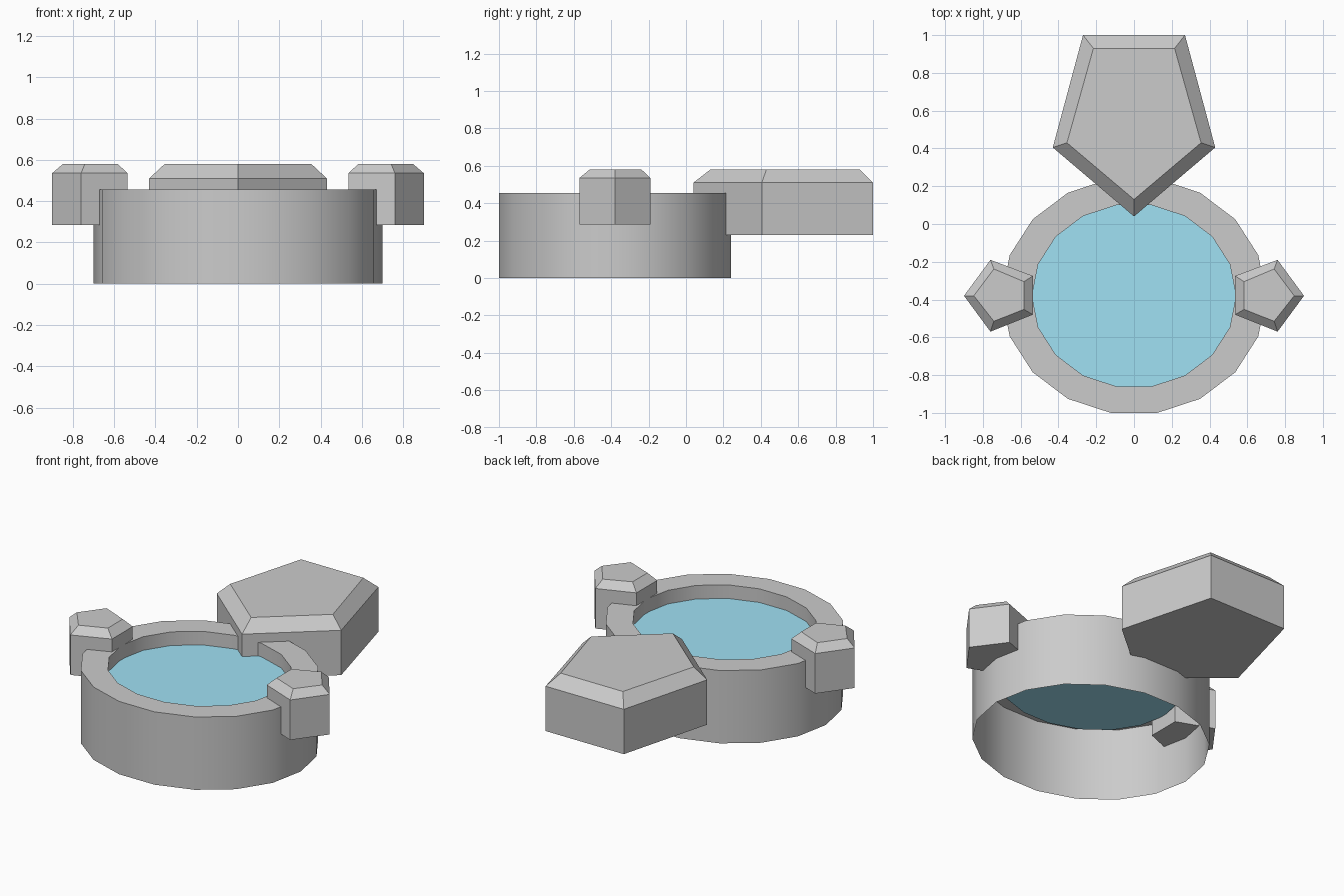
import bpy, bmesh
from math import sin, cos, radians

if "Cube" in bpy.data.objects:
    bpy.data.objects.remove(bpy.data.objects["Cube"])

CENTRE_Y, SIDES = -0.38, 18
RIM_Z, WATER_Z = 0.455, 0.37


def make_object(name, bm, recalc=True):
    if recalc:
        bmesh.ops.recalc_face_normals(bm, faces=bm.faces)
    mesh = bpy.data.meshes.new(name)
    bm.to_mesh(mesh)
    bm.free()
    obj = bpy.data.objects.new(name, mesh)
    bpy.context.collection.objects.link(obj)
    return obj


def ellipse(bm, rx, ry, z):
    angles = [radians(360 / SIDES * i) for i in range(SIDES)]
    return [bm.verts.new((rx * cos(a), CENTRE_Y + ry * sin(a), z)) for a in angles]


def bridge(bm, a, b):
    n = len(a)
    for i in range(n):
        j = (i + 1) % n
        bm.faces.new((a[i], a[j], b[j], b[i]))


def rock(name, outline, top, z_base, z_shoulder, z_top, side=1):
    # Straight-sided stone with a bevelled, inset top
    bm = bmesh.new()
    loops = [[bm.verts.new((side * x, y, z)) for x, y in pts]
             for pts, z in ((outline, z_base), (outline, z_shoulder), (top, z_top))]
    bm.faces.new(loops[0][::-1])
    bridge(bm, loops[0], loops[1])
    bridge(bm, loops[1], loops[2])
    bm.faces.new(loops[2])
    return make_object(name, bm)


# Basin: outer wall, flat rim and inner wall, open underneath
bm = bmesh.new()
rings = [ellipse(bm, *r) for r in ((0.70, 0.63, 0), (0.70, 0.63, RIM_Z),
                                   (0.54, 0.487, RIM_Z), (0.54, 0.487, WATER_Z))]
for lower, upper in zip(rings, rings[1:]):
    bridge(bm, lower, upper)
basin = make_object("basin", bm, recalc=False)
bpy.context.view_layer.objects.active = basin
basin.select_set(True)
bpy.ops.object.shade_smooth_by_angle()

# Water surface
bm = bmesh.new()
bm.faces.new(ellipse(bm, 0.54, 0.487, WATER_Z))
water = make_object("water", bm, recalc=False)
blue = bpy.data.materials.new("water_blue")
blue.diffuse_color = (0.35, 0.75, 0.9, 1)
blue.use_nodes = True
blue.node_tree.nodes["Principled BSDF"].inputs["Base Color"].default_value = blue.diffuse_color
water.data.materials.append(blue)

# Large stone at the back
rock("back_stone",
     [(0, 0.04), (0.43, 0.405), (0.27, 1.0), (-0.27, 1.0), (-0.43, 0.405)],
     [(0, 0.13), (0.355, 0.43), (0.215, 0.93), (-0.215, 0.93), (-0.355, 0.43)],
     0.23, 0.51, 0.58)

# Matching small stones on either side
for label, side in (("right", 1), ("left", -1)):
    rock(label + "_stone",
         [(0.90, -0.38), (0.76, -0.19), (0.535, -0.275), (0.535, -0.48), (0.76, -0.57)],
         [(0.848, -0.38), (0.742, -0.238), (0.583, -0.305), (0.583, -0.452), (0.742, -0.515)],
         0.285, 0.535, 0.58, side)
